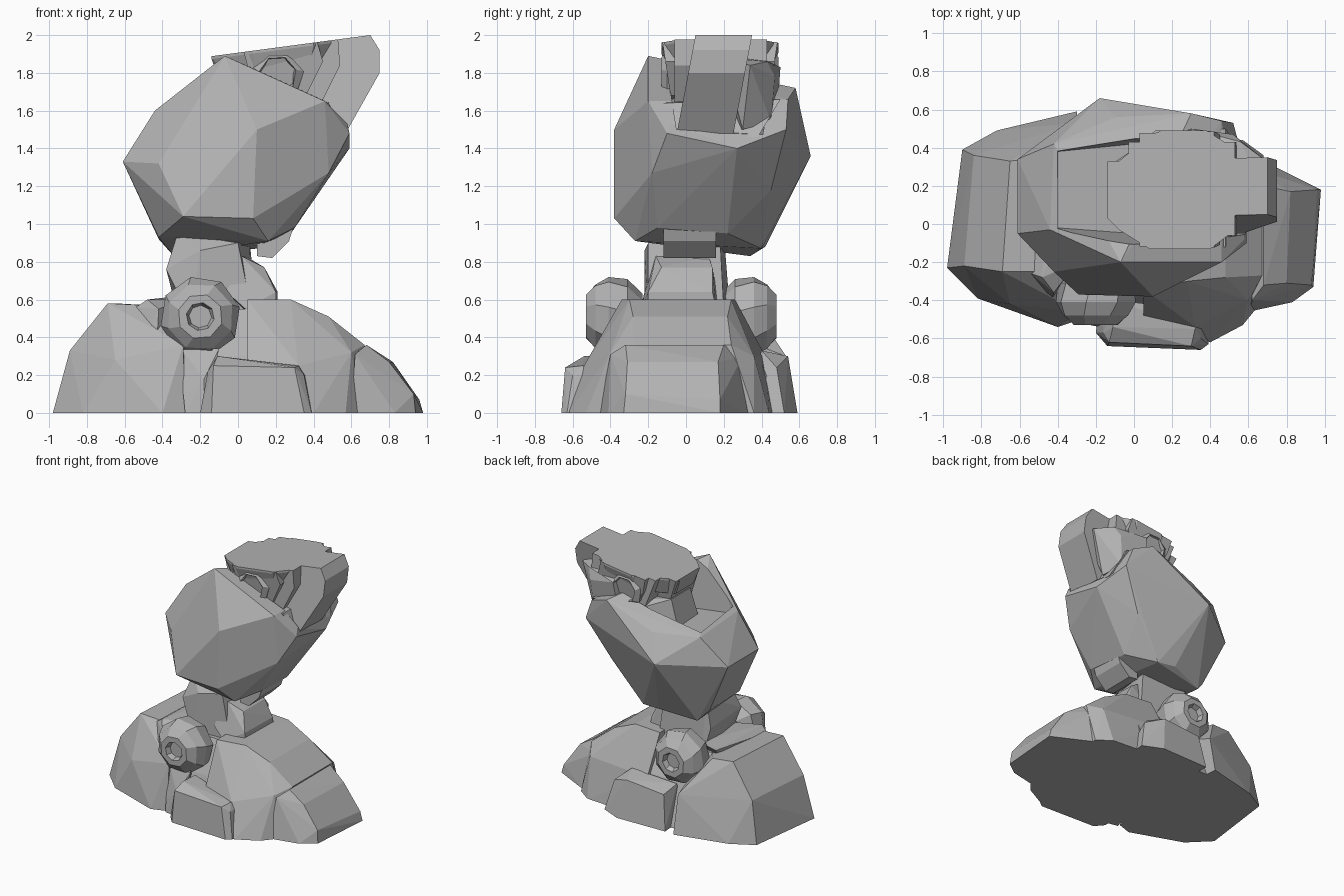
import bpy, bmesh, math

grey = bpy.data.materials.new("stone_grey")
grey.diffuse_color = (0.45, 0.45, 0.45, 1)


def finish(name, bm):
    bmesh.ops.recalc_face_normals(bm, faces=bm.faces)
    me = bpy.data.meshes.new(name)
    bm.to_mesh(me)
    bm.free()
    me.materials.append(grey)
    ob = bpy.data.objects.new(name, me)
    bpy.context.collection.objects.link(ob)
    return ob


def rock(name, pts):
    """Convex faceted stone around a few corner points."""
    bm = bmesh.new()
    for p in pts:
        bm.verts.new(p)
    r = bmesh.ops.convex_hull(bm, input=bm.verts)
    junk = {v for v in r["geom_interior"] + r["geom_unused"] if isinstance(v, bmesh.types.BMVert)}
    bmesh.ops.delete(bm, geom=list(junk), context='VERTS')
    bmesh.ops.dissolve_limit(bm, angle_limit=math.radians(3), verts=bm.verts, edges=bm.edges)
    return finish(name, bm)


def slab(name, profile, y0, y1, lean=0.0, pinch=0.0):
    """Side profile (x, z) spanned from y0 to y1; lower corners lean forward or pinch inward."""
    return rock(name, [(x, y - (lean + s * pinch) * (2 - z), z)
                       for x, z in profile for y, s in ((y0, -1), (y1, 1))])


def socket(name, centre, rings, sides, facing):
    """Faceted round joint from (radius, offset) rings along y."""
    bm = bmesh.new()
    loops = []
    for k, (r, d) in enumerate(rings):
        loops.append([bm.verts.new((centre[0] + r * math.cos(2 * math.pi * (i + k * 0.15) / sides),
                                    centre[1] + facing * d,
                                    centre[2] + r * math.sin(2 * math.pi * (i + k * 0.15) / sides)))
                      for i in range(sides)])
    for a, b in zip(loops, loops[1:]):
        for i in range(sides):
            j = (i + 1) % sides
            bm.faces.new((a[i], a[j], b[j], b[i]))
    bm.faces.new(loops[0])
    bm.faces.new(loops[-1])
    return finish(name, bm)


# Head: large faceted boulder leaning to the right
head = rock("head", [
    (-0.61, -0.05, 1.33), (-0.61, 0.34, 1.33), (-0.44, -0.03, 1.60), (-0.42, 0.42, 1.55),
    (-0.07, -0.20, 1.89), (0.10, -0.38, 1.50), (-0.42, -0.25, 1.32), (-0.29, -0.37, 1.04),
    (0.08, -0.38, 1.03), (0.16, -0.27, 0.91), (-0.42, -0.08, 0.93), (-0.42, 0.30, 0.92),
    (-0.34, 0.34, 0.83), (-0.05, 0.42, 0.88), (0.10, 0.40, 0.87), (-0.18, 0.66, 1.36),
    (0.52, 0.53, 1.50), (0.30, 0.58, 1.72), (0.46, 0.54, 1.66), (-0.10, 0.56, 1.56),
    (0.46, -0.20, 1.65), (0.58, -0.08, 1.53), (0.59, -0.10, 1.48), (0.48, -0.18, 1.27),
    (0.59, 0.27, 1.40), (0.34, 0.45, 1.18), (0.30, -0.15, 0.98), (0.28, 0.22, 0.95)])

# Hollow in the top of the head
hollow = rock("hollow_cutter", [
    (-0.40, -0.02, 1.57), (-0.40, 0.38, 1.55), (0.0, -0.05, 1.50), (0.0, 0.42, 1.48),
    (0.8, -0.05, 1.50), (0.8, 0.40, 1.47), (-0.42, -0.05, 2.2), (-0.42, 0.42, 2.2),
    (0.0, -0.16, 2.2), (0.0, 0.52, 2.2), (0.8, -0.16, 2.2), (0.8, 0.52, 2.2)])
hollow.hide_render = True
hollow.hide_viewport = True
cut = head.modifiers.new("hollow", 'BOOLEAN')
cut.operation = 'DIFFERENCE'
cut.solver = 'EXACT'
cut.object = hollow

# Cap: stepped slabs sharing one sloping top
top = lambda x: (x, 1.907 + 0.133 * x)
slab("cap_core", [top(-0.14), top(0.70), (0.75, 1.92), (0.75, 1.80), (0.57, 1.48), (0.02, 1.50),
                  (-0.08, 1.80)], 0.05, 0.35, 0.19)
slab("cap_middle", [top(-0.03), top(0.53), (0.54, 1.84), (0.42, 1.60), (0.10, 1.58),
                    (0.02, 1.78)], -0.06, 0.43)
slab("cap_outer", [top(0.03), top(0.42), (0.45, 1.86), (0.36, 1.68), (0.14, 1.64),
                   (0.06, 1.80)], -0.13, 0.49, 0, 0.15)
rock("cap_plate", [(0.2 + (x - 0.2) * k, 0.18 + (y - 0.18) * k, top(x)[1] - d)
                   for d, k in ((0, 1), (0.015, 1), (0.13, 0.88)) for x, y in
                   ((-0.14, 0.03), (-0.14, 0.28), (-0.03, 0.37), (0.14, 0.49), (0.38, 0.49),
                    (0.52, 0.40), (0.52, -0.04), (0.40, -0.13), (0.08, -0.13), (-0.08, -0.03))])
rock("cap_back_step", [(0.30, 0.50, 1.83), (0.30, 0.40, 1.88), (0.56, 0.43, 1.86), (0.68, 0.34, 1.84),
                       (0.66, 0.20, 1.88), (0.52, 0.47, 1.78), (0.50, 0.45, 1.54), (0.56, 0.30, 1.50),
                       (0.20, 0.20, 1.50), (0.25, 0.48, 1.55)])
rock("cap_underside", [(-0.14, 0.04, 1.50), (-0.14, 0.30, 1.50), (-0.08, 0.06, 1.72), (-0.08, 0.30, 1.72),
                       (0.56, -0.05, 1.46), (0.56, 0.38, 1.46), (0.48, -0.12, 1.64), (0.48, 0.5, 1.66),
                       (0.1, -0.1, 1.66), (0.1, 0.46, 1.66)])
for n, y, f in (("front", -0.08, -1), ("back", 0.44, 1)):
    socket("cap_socket_" + n, (0.21, y, 1.79), [(0.13, -0.1), (0.14, 0.02), (0.10, 0.05), (0.09, 0.0)], 7, f)

# Neck stones
rock("neck", [(-0.38, -0.16, 0.76), (-0.32, -0.1, 0.95), (-0.32, 0.2, 0.95), (-0.36, 0.2, 0.72),
              (-0.2, -0.22, 0.86), (0.0, -0.2, 0.90), (0.06, 0.18, 0.92), (-0.25, -0.22, 0.5),
              (0.08, -0.2, 0.5), (0.1, 0.2, 0.55), (-0.3, 0.24, 0.45)])
rock("neck_side", [(-0.06, -0.22, 0.64), (0.02, -0.16, 0.83), (0.04, 0.12, 0.83), (0.14, -0.13, 0.77),
                   (0.14, 0.14, 0.77), (0.20, -0.20, 0.64), (0.21, 0.14, 0.64), (0.20, -0.2, 0.55),
                   (0.21, 0.16, 0.55), (0.04, -0.24, 0.55), (-0.06, 0.18, 0.55)])
slab("neck_bolt", [(0.10, 0.83), (0.18, 0.82), (0.27, 0.91), (0.30, 1.0), (0.20, 1.02), (0.1, 0.92)],
     -0.12, 0.16)

# Round shoulder joints, front and back
rings = [(0.12, -0.16), (0.20, -0.08), (0.215, 0.02), (0.18, 0.09), (0.12, 0.14), (0.075, 0.14), (0.06, 0.10)]
socket("front_joint", (-0.20, -0.39, 0.51), rings, 8, -1)
socket("back_joint", (-0.20, 0.34, 0.51), rings, 8, 1)

# Base: heap of boulders with a flat bottom
rock("left_shoulder", [
    (-0.98, -0.23, 0), (-0.82, -0.39, 0), (-0.40, -0.54, 0), (-0.28, -0.50, 0), (-0.90, 0.39, 0),
    (-0.72, 0.49, 0), (-0.30, 0.59, 0), (-0.89, -0.22, 0.33), (-0.84, 0.36, 0.33), (-0.69, -0.25, 0.58),
    (-0.65, 0.33, 0.58), (-0.50, -0.25, 0.57), (-0.48, 0.35, 0.57), (-0.65, -0.42, 0.28),
    (-0.29, -0.46, 0.36), (-0.30, 0.53, 0.30), (-0.25, 0, 0.5), (-0.25, 0, 0)])
rock("left_collar", [(-0.54, -0.26, 0.56), (-0.48, -0.28, 0.60), (-0.42, -0.36, 0.55), (-0.43, -0.40, 0.36),
                     (-0.50, -0.36, 0.36), (-0.30, -0.2, 0.6), (-0.30, 0.26, 0.62), (-0.46, 0.28, 0.6),
                     (-0.3, 0, 0.3)])
rock("centre", [(x, y, z) for x in (-0.4, 0.3) for y, z in
                ((-0.46, 0), (0.5, 0), (-0.36, 0.3), (0.38, 0.32), (-0.24, 0.55), (0.24, 0.55))])
rock("right_shoulder", [
    (0.05, -0.34, 0.60), (0.28, -0.30, 0.60), (0.28, 0.24, 0.60), (0.05, 0.26, 0.60), (0.48, -0.28, 0.51),
    (0.48, 0.22, 0.51), (0.67, -0.27, 0.36), (0.67, 0.24, 0.36), (0.60, -0.40, 0.32), (0.60, 0.36, 0.30),
    (0.57, -0.53, 0), (0.66, -0.42, 0), (0.68, 0.36, 0), (0.57, 0.44, 0), (0.05, -0.48, 0.28),
    (0.32, -0.54, 0.25), (0.05, -0.5, 0), (0.40, -0.62, 0), (0.05, 0.48, 0), (0.05, 0.42, 0.3)])
rock("right_arm", [
    (0.98, 0.18, 0), (0.94, -0.33, 0), (0.83, -0.41, 0), (0.60, -0.46, 0), (0.70, 0.32, 0), (0.96, 0.18, 0.07),
    (0.93, -0.32, 0.10), (0.82, 0.17, 0.27), (0.80, -0.31, 0.27), (0.68, -0.32, 0.36), (0.68, 0.2, 0.36),
    (0.62, -0.40, 0.31), (0.6, 0.3, 0.3), (0.6, 0.36, 0)])
rock("front_chest", [
    (-0.20, -0.57, 0), (-0.14, -0.64, 0), (0.35, -0.66, 0), (0.39, -0.63, 0), (0.39, -0.50, 0),
    (-0.16, -0.57, 0.22), (-0.13, -0.62, 0.25), (-0.11, -0.54, 0.30), (0.30, -0.64, 0.24),
    (0.32, -0.55, 0.25), (0.35, -0.60, 0.20), (-0.18, -0.4, 0), (-0.1, -0.4, 0.3), (0.36, -0.45, 0.2)])
rock("front_wedge", [(-0.30, -0.44, 0.34), (-0.10, -0.46, 0.34), (-0.18, -0.52, 0.18), (-0.29, -0.50, 0.10),
                     (-0.28, -0.52, 0), (-0.18, -0.54, 0), (-0.2, -0.3, 0), (-0.2, -0.3, 0.34)])
rock("back_chest", [
    (-0.22, 0.58, 0), (0.20, 0.59, 0), (0.36, 0.52, 0), (-0.18, 0.54, 0.27), (0.15, 0.54, 0.30),
    (0.30, 0.48, 0.24), (-0.2, 0.4, 0.31), (0.2, 0.4, 0.33), (-0.2, 0.3, 0), (0.34, 0.3, 0)])
